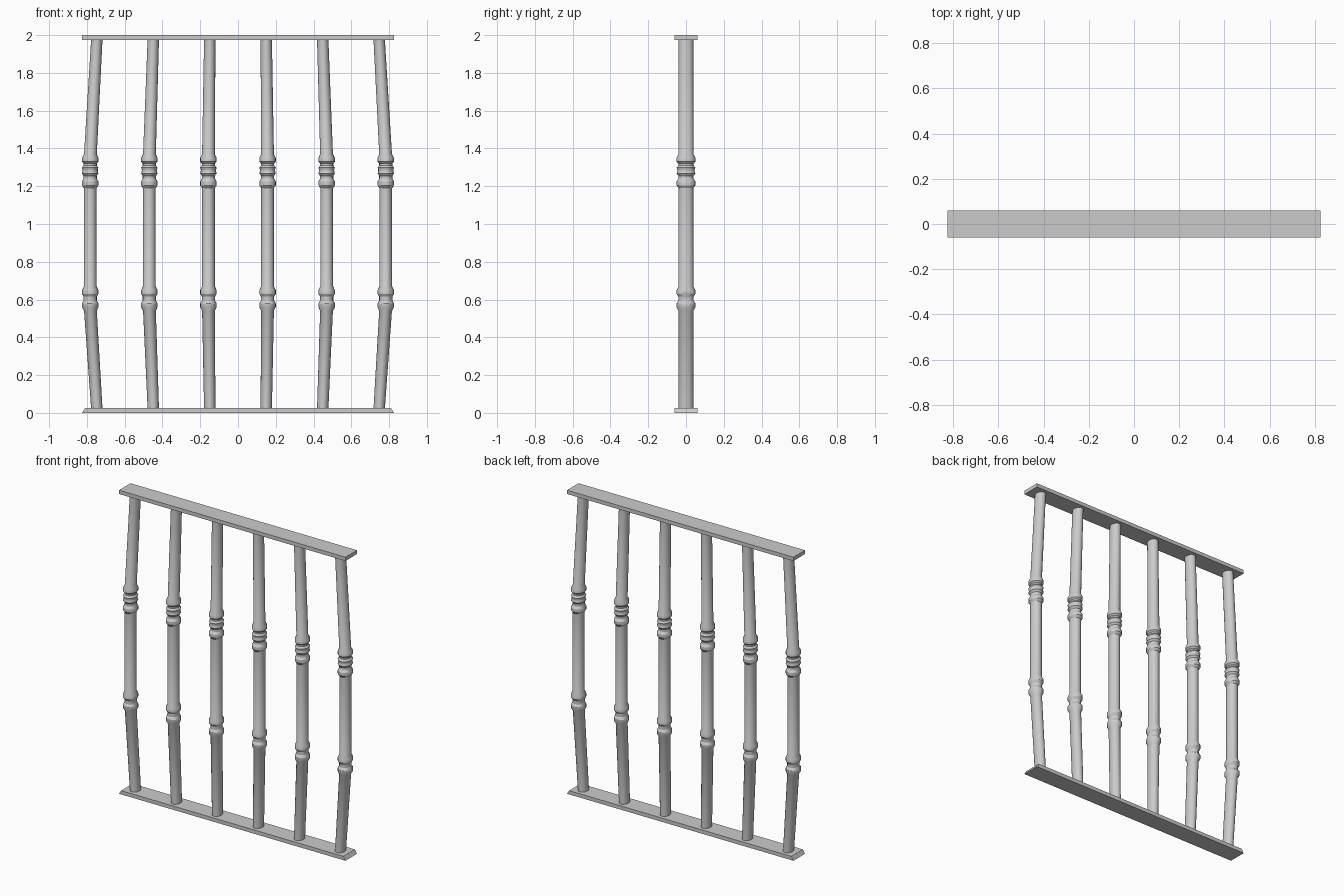
import bpy, bmesh, math

cube = bpy.data.objects.get("Cube")
if cube:
    bpy.data.objects.remove(cube, do_unlink=True)

metal = bpy.data.materials.new("grey_metal")
metal.use_nodes = True
metal.diffuse_color = (0.6, 0.6, 0.6, 1)
metal.node_tree.nodes["Principled BSDF"].inputs["Base Color"].default_value = metal.diffuse_color

SIDES = 20
PLAIN, WIDE, NECK = 0.039, 0.050, 0.040

# Height and radius up a baluster, with two turned collars
PROFILE = [
    (0.02, PLAIN), (0.54, PLAIN), (0.56, WIDE), (0.58, WIDE), (0.595, NECK),
    (0.615, NECK), (0.63, WIDE), (0.65, WIDE), (0.67, PLAIN),
    (1.19, PLAIN), (1.205, WIDE), (1.225, WIDE), (1.24, NECK), (1.255, NECK),
    (1.268, WIDE), (1.28, 0.046), (1.288, 0.046), (1.298, WIDE), (1.31, NECK),
    (1.32, NECK), (1.33, WIDE), (1.35, WIDE), (1.37, PLAIN), (1.98, PLAIN),
]


def end_taper(z):
    """0 along the straight middle, rising to 1 at either rail."""
    if z > 1.35:
        return (z - 1.35) / 0.63
    return max(0, (0.56 - z) / 0.54)


def finish(bm, name, smooth=False):
    bmesh.ops.recalc_face_normals(bm, faces=bm.faces)
    mesh = bpy.data.meshes.new(name)
    bm.to_mesh(mesh)
    bm.free()
    mesh.materials.append(metal)
    obj = bpy.data.objects.new(name, mesh)
    bpy.context.collection.objects.link(obj)
    if smooth:
        bpy.ops.object.select_all(action="DESELECT")
        obj.select_set(True)
        bpy.context.view_layer.objects.active = obj
        bpy.ops.object.shade_smooth_by_angle(angle=math.radians(30))


def baluster(name, x):
    bm = bmesh.new()
    rings = []
    for z, radius in PROFILE:
        t = end_taper(z)
        cx = x * (1 - 0.045 * t)
        rx = radius * (0.87 - 0.1 * t)
        angles = [2 * math.pi * i / SIDES for i in range(SIDES)]
        rings.append([bm.verts.new((cx + rx * math.cos(a), radius * math.sin(a), z))
                      for a in angles])
    for low, high in zip(rings, rings[1:]):
        for i in range(SIDES):
            j = (i + 1) % SIDES
            bm.faces.new((low[i], low[j], high[j], high[i]))
    bm.faces.new(rings[0])
    bm.faces.new(rings[-1])
    finish(bm, name, True)


def rail(name, z, top_half_length):
    bm = bmesh.new()
    bmesh.ops.create_cube(bm, size=1)
    for v in bm.verts:
        half = top_half_length if v.co.z > 0 else 0.825
        v.co = (math.copysign(half, v.co.x), v.co.y * 0.12, z + v.co.z * 0.025)
    finish(bm, name)


# Rails: the lower one has slanted ends
rail("top_rail", 1.9875, 0.825)
rail("bottom_rail", 0.0125, 0.81)

# Balusters, bowed outward in the middle
for n in range(6):
    baluster(f"baluster_{n + 1}", (n - 2.5) * 0.313)
